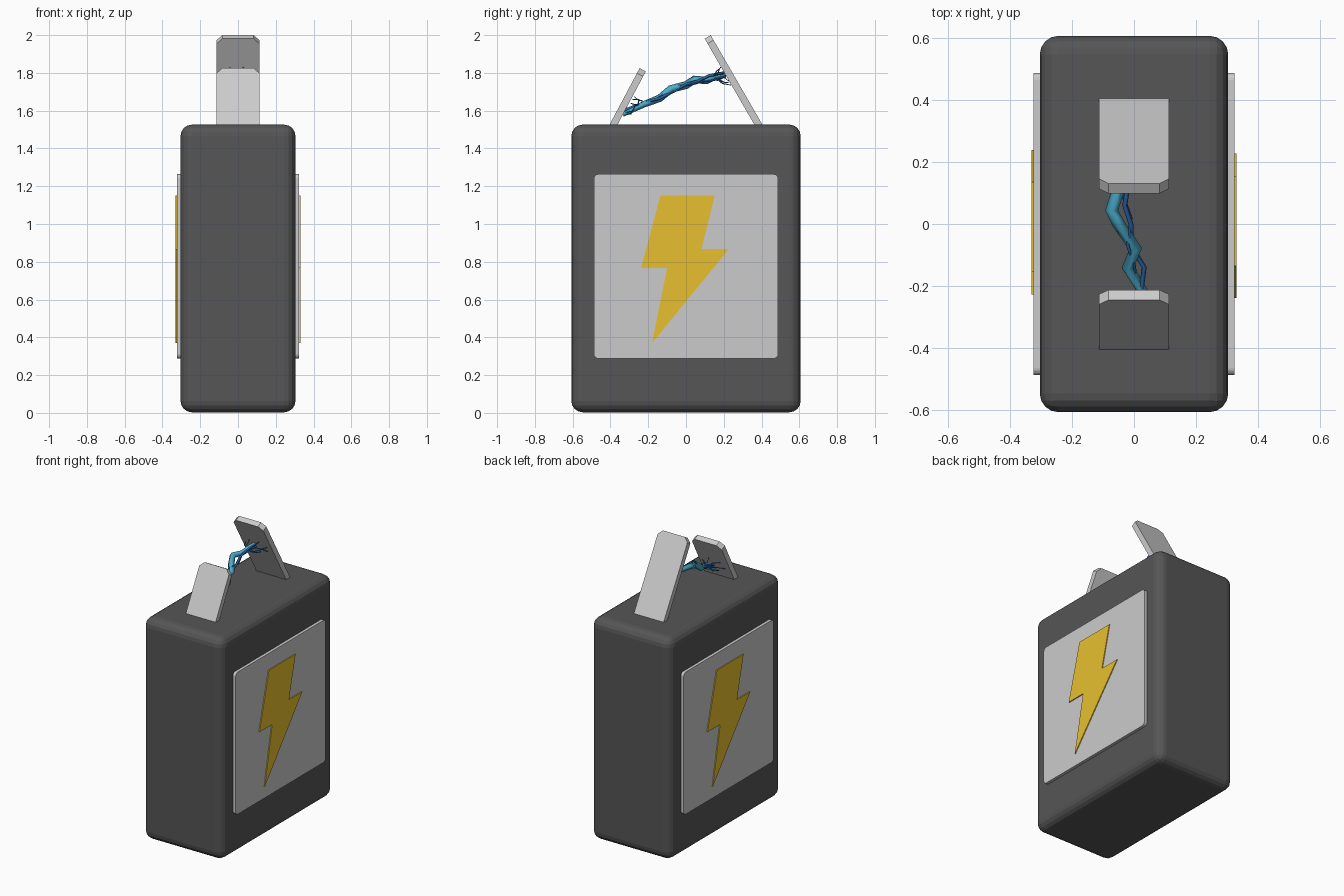
import bpy, bmesh, math, random
from mathutils import Vector, Matrix

if "Cube" in bpy.data.objects:
    bpy.data.objects.remove(bpy.data.objects["Cube"])

random.seed(4)


def material(name, rgb):
    m = bpy.data.materials.new(name)
    m.diffuse_color = (*rgb, 1)
    m.use_nodes = True
    m.node_tree.nodes["Principled BSDF"].inputs["Base Color"].default_value = m.diffuse_color
    return m


DARK = material("dark_casing", (0.092, 0.092, 0.092))
GOLD = material("gold", (0.8, 0.53, 0.028))
TEAL = material("teal_spark", (0.07, 0.42, 0.6))
BLUE = material("blue_spark", (0.025, 0.13, 0.4))


def plate(name, outline, thickness, matrix, mat=None):
    """Extrude a 2D outline along local z, then place it with a matrix."""
    bm = bmesh.new()
    face = bm.faces.new([bm.verts.new((u, v, 0)) for u, v in outline])
    ext = bmesh.ops.extrude_face_region(bm, geom=[face])
    verts = [g for g in ext["geom"] if isinstance(g, bmesh.types.BMVert)]
    bmesh.ops.translate(bm, verts=verts, vec=(0, 0, thickness))
    bmesh.ops.transform(bm, matrix=matrix, verts=bm.verts)
    bmesh.ops.recalc_face_normals(bm, faces=bm.faces)
    mesh = bpy.data.meshes.new(name)
    bm.to_mesh(mesh)
    bm.free()
    ob = bpy.data.objects.new(name, mesh)
    bpy.context.collection.objects.link(ob)
    if mat:
        mesh.materials.append(mat)
    return ob


def rounded_square(half, cv, r, steps=4):
    pts = []
    for k, (su, sv) in enumerate(((1, 1), (-1, 1), (-1, -1), (1, -1))):
        for i in range(steps + 1):
            a = math.pi / 2 * (k + i / steps)
            pts.append((su * (half - r) + r * math.cos(a),
                        cv + sv * (half - r) + r * math.sin(a)))
    return pts


def spark(name, paths, mat):
    """Four-sided jagged tubes; each path is (points, radii)."""
    cu = bpy.data.curves.new(name, 'CURVE')
    cu.dimensions = '3D'
    cu.bevel_depth = 1
    cu.bevel_resolution = 0
    cu.use_fill_caps = True
    cu.materials.append(mat)
    for pts, radii in paths:
        sp = cu.splines.new('POLY')
        sp.points.add(len(pts) - 1)
        for p, co, r in zip(sp.points, pts, radii):
            p.co = (*co, 1)
            p.radius = r
    ob = bpy.data.objects.new(name, cu)
    bpy.context.collection.objects.link(ob)


# Casing
bpy.ops.mesh.primitive_cube_add(size=1, location=(0, 0, 0.7645))
casing = bpy.context.object
casing.name = "casing"
casing.scale = (0.608, 1.214, 1.523)
bpy.ops.object.transform_apply(location=False, scale=True)
bevel = casing.modifiers.new("bevel", 'BEVEL')
bevel.width, bevel.segments = 0.06, 4
casing.data.materials.append(DARK)

# Side panels with raised bolt symbols, turned half round for the other side
bolt = [(-0.135, 1.152), (0.153, 1.152), (0.082, 0.867), (0.227, 0.867),
        (-0.18, 0.37), (-0.10, 0.766), (-0.238, 0.766)]
to_side = Matrix(((0, 0, 1, 0), (1, 0, 0, 0), (0, 1, 0, 0), (0, 0, 0, 1)))
for side, turn in (("right", 0), ("left", math.pi)):
    m = Matrix.Rotation(turn, 4, 'Z') @ Matrix.Translation((0.28, 0, 0)) @ to_side
    plate(side + "_panel", rounded_square(0.488, 0.776, 0.024), 0.044, m)
    plate(side + "_bolt_symbol", bolt, 0.05, m, GOLD)


# Leaning terminals with clipped top corners
def terminal(name, length, s, lean):
    w, c, low = 0.113, 0.03, -0.04
    outline = [(-w, low), (w, low), (w, length - c), (w - c, length),
               (c - w, length), (-w, length - c)]
    sn, cs = math.sin(math.radians(lean)), math.cos(math.radians(lean))
    m = Matrix(((1, 0, 0), (0, -s * sn, cs), (0, -s * cs, -sn)))
    m = m.transposed().to_4x4()
    plate(name, outline, 0.037, Matrix.Translation((0, s * 0.405, 1.525)) @ m)


terminal("front_terminal", 0.34, -1, 28)
terminal("back_terminal", 0.548, 1, 30)

# Main spark and its thin companions
main = [(0.02, -0.335, 1.58), (0.03, -0.22, 1.635), (-0.02, -0.14, 1.665),
        (0.005, -0.08, 1.715), (-0.05, 0.0, 1.735), (-0.072, 0.045, 1.765),
        (-0.05, 0.11, 1.76), (-0.03, 0.16, 1.785), (-0.02, 0.21, 1.795)]
spark("main_spark", [(main, [0.012, 0.017, 0.02, 0.021, 0.021, 0.021, 0.02,
                             0.017, 0.014])], TEAL)
thin_a = [(0.02, -0.33, 1.6), (0.025, -0.2, 1.65), (0.033, -0.14, 1.665),
          (-0.01, -0.07, 1.70), (-0.01, 0.0, 1.74), (-0.03, 0.06, 1.755),
          (-0.02, 0.12, 1.785), (-0.01, 0.21, 1.80)]
thin_b = [(0.01, -0.32, 1.61), (0.01, -0.2, 1.63), (0.0, -0.13, 1.68),
          (-0.02, -0.07, 1.735), (-0.01, 0.02, 1.735), (-0.035, 0.09, 1.755),
          (-0.03, 0.14, 1.76), (-0.01, 0.21, 1.78)]
spark("thin_sparks", [(thin_a, [0.008] * 8), (thin_b, [0.005] * 8)], BLUE)


# Fine tendrils fanning out over the inner terminal faces
def tendrils(name, start, s, z_mid, spread_z, count):
    paths = []
    for i in range(count):
        a = 2 * math.pi * i / count + 0.3
        x = 0.085 * math.cos(a)
        z = z_mid + spread_z * math.sin(a)
        end = Vector((x, s * (0.36 - 0.577 * (z - 1.525)), z))
        a0 = Vector(start)
        pts = [a0]
        for t in (0.35, 0.7):
            jitter = Vector([random.uniform(-0.014, 0.014) for _ in range(3)])
            pts.append(a0.lerp(end, t) + jitter - Vector((0, s * 0.012, 0)))
        pts.append(end)
        paths.append((pts, [0.005, 0.004, 0.003, 0.002]))
    spark(name, paths, BLUE)


tendrils("front_tendrils", (0.025, -0.24, 1.63), -1, 1.625, 0.05, 6)
tendrils("back_tendrils", (-0.035, 0.15, 1.78), 1, 1.785, 0.05, 7)
